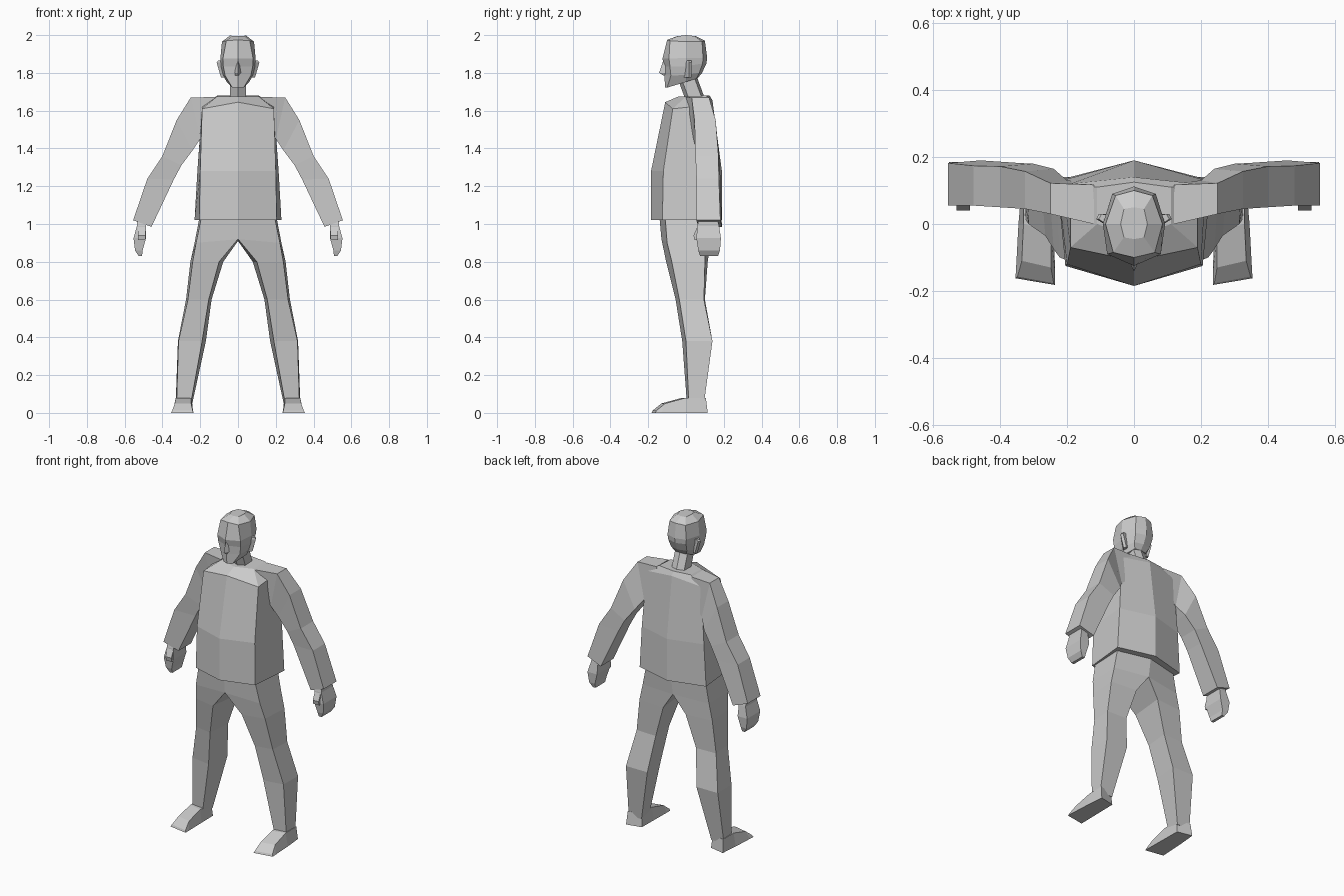
import bpy, bmesh

grey = bpy.data.materials.new("plain grey")
grey.diffuse_color = (0.6, 0.6, 0.6, 1)


def loft(name, rings, mirror=False):
    """Skin a list of closed rings, cap both ends, optionally mirror in x."""
    bm = bmesh.new()
    vs = [[bm.verts.new(p) for p in r] for r in rings]
    n = len(rings[0])
    for a, b in zip(vs, vs[1:]):
        for i in range(n):
            j = (i + 1) % n
            bm.faces.new((a[i], a[j], b[j], b[i]))
    bm.faces.new(vs[0])
    bm.faces.new(vs[-1])
    bmesh.ops.remove_doubles(bm, verts=bm.verts, dist=1e-4)
    bmesh.ops.recalc_face_normals(bm, faces=bm.faces)
    me = bpy.data.meshes.new(name)
    bm.to_mesh(me)
    bm.free()
    me.materials.append(grey)
    ob = bpy.data.objects.new(name, me)
    bpy.context.collection.objects.link(ob)
    if mirror:
        ob.modifiers.new("mirror", 'MIRROR').use_clip = True
    return ob


def sym(half):
    """Complete a half ring that starts and ends on the centre line."""
    return half + [(-x, y, z) for x, y, z in half[-2:0:-1]]


def flat(z, pts):
    return [(x, y, z) for x, y in pts]


# jacket body: front ridge, front corner, back corner, back ridge
loft("torso", [sym(h) for h in (
    [(0, -.185, 1.02), (.205, -.125, 1.02), (.23, .13, 1.02), (0, .19, 1.02)],
    [(0, -.185, 1.28), (.2, -.12, 1.28), (.215, .13, 1.28), (0, .19, 1.28)],
    [(0, -.11, 1.645), (.19, -.07, 1.61), (.19, .12, 1.63), (0, .14, 1.655)],
    [(0, -.04, 1.675), (.11, .0, 1.675), (.11, .11, 1.68), (0, .125, 1.68)])])

# sleeves: (top x, top z, bottom x, bottom z, front y, back y)
sleeve = [(.12, 1.672, .14, 1.5, .0, .125), (.25, 1.67, .2, 1.45, .03, .13),
          (.325, 1.55, .24, 1.39, .045, .165), (.40, 1.36, .30, 1.31, .05, .18),
          (.48, 1.24, .34, 1.235, .055, .182), (.555, 1.02, .458, .985, .055, .19)]
loft("sleeve", [[(a, f, b), (a, k - .008, b), (c, k, d), (c, f + .01, d)]
                for a, b, c, d, f, k in sleeve], True)

# hands: (inner x, outer x, front y, back y, z)
hand = [(.49, .535, .07, .165, 1.03), (.488, .535, .06, .175, .99),
        (.487, .553, .055, .185, .925), (.505, .545, .065, .18, .86),
        (.508, .526, .075, .17, .83)]
loft("hand", [flat(z, [(a, f), (b, f), (b, k), (a, k)])
              for a, b, f, k, z in hand], True)
loft("thumb", [flat(z, [(.49, f), (.53, f), (.53, .09), (.49, .09)])
               for z, f in ((.985, .06), (.94, .04), (.915, .045))], True)

# trousers: inner front, outer front, outer back, inner back
loft("leg", [
    flat(1.03, [(0, -.14), (.195, -.11), (.205, .1), (0, .15)]),
    [(0, -.13, .92), (.222, -.1, .9), (.23, .1, .9), (0, .13, .91)],
    flat(.8, [(.1, -.105), (.24, -.075), (.252, .1), (.078, .115)]),
    flat(.6, [(.155, -.055), (.265, -.035), (.275, .095), (.14, .1)]),
    flat(.38, [(.19, -.02), (.315, .0), (.318, .14), (.17, .14)]),
    flat(.05, [(.25, .005), (.325, .015), (.33, .095), (.242, .095)])], True)

# shoes: (inner sole x, outer sole x, inner top x, outer top x, y, y lean, top z)
shoe = [(.24, .335, .245, .33, .105, -.01, .08), (.238, .345, .248, .33, -.01, 0, .08),
        (.236, .352, .248, .335, -.14, .02, .05), (.236, .354, .24, .348, -.172, .005, .012)]
loft("shoe", [[(a, y - .01, 0), (b, y + .01, 0), (d, y + e + .01, z), (c, y + e - .01, z)]
              for a, b, c, d, y, e, z in shoe], True)

# neck, leaning forward
loft("neck", [sym(flat(z, [(0, s - .055), (.043, s - .035), (.043, s + .035), (0, s + .05)]))
              for z, s in ((1.65, .055), (1.8, 0))])

# head: front centre, front corner, side, back corner, back centre
loft("head", [sym(h) for h in (
    [(0, -.11, 1.722), (.03, -.1, 1.722), (.06, 0, 1.752), (.04, .055, 1.77), (0, .06, 1.77)],
    [(0, -.115, 1.785), (.068, -.08, 1.785), (.08, 0, 1.79), (.055, .07, 1.8), (0, .085, 1.8)],
    [(0, -.112, 1.835), (.078, -.085, 1.835), (.09, 0, 1.835), (.062, .088, 1.85), (0, .108, 1.85)],
    [(0, -.125, 1.875), (.08, -.09, 1.875), (.093, 0, 1.88), (.065, .09, 1.88), (0, .112, 1.88)],
    [(0, -.1, 1.975), (.062, -.085, 1.97), (.085, 0, 1.965), (.055, .085, 1.965), (0, .1, 1.97)],
    [(0, -.045, 1.995), (.03, -.04, 1.995), (.04, 0, 2.0), (.03, .045, 1.995), (0, .05, 1.995)])])

# nose wedge
loft("nose", [flat(z, [(-w, -.1), (0, y), (w, -.1)])
              for z, w, y in ((1.785, .018, -.118), (1.8, .02, -.142), (1.86, .01, -.122))])

# ears
loft("ear", [flat(z, [(.07, -.012), (x, .015), (x - .008, .03), (.07, .025)])
             for z, x in ((1.775, .09), (1.855, .113), (1.865, .105))], True)
